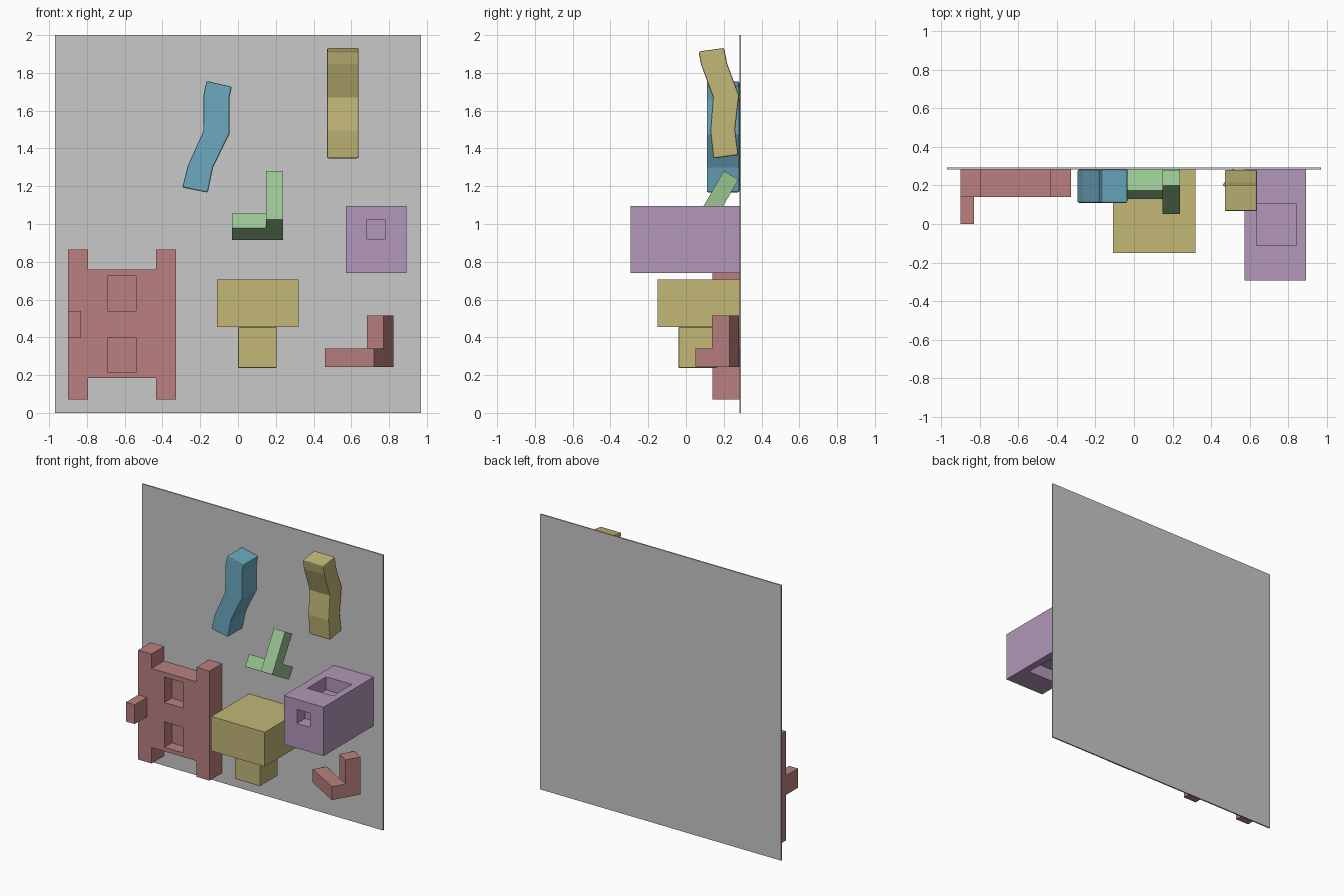
import bpy, bmesh, math
from mathutils import Matrix, Vector

if "Cube" in bpy.data.objects:
    bpy.data.objects.remove(bpy.data.objects["Cube"])


def material(name, r, g, b):
    lin = lambda c: ((c / 255 + 0.055) / 1.055) ** 2.4
    m = bpy.data.materials.new(name)
    m.diffuse_color = (lin(r), lin(g), lin(b), 1)
    m.use_nodes = True
    m.node_tree.nodes["Principled BSDF"].inputs["Base Color"].default_value = m.diffuse_color
    return m


GREY = material("grey", 200, 200, 200)
RED = material("dusty red", 186, 128, 127)
BLUE = material("blue", 108, 170, 192)
YELLOW = material("olive yellow", 194, 183, 119)
GREEN = material("green", 152, 196, 145)
PURPLE = material("purple", 178, 151, 184)


def finish(name, bm, mat, bevel=0):
    bmesh.ops.recalc_face_normals(bm, faces=bm.faces)
    me = bpy.data.meshes.new(name)
    bm.to_mesh(me)
    bm.free()
    ob = bpy.data.objects.new(name, me)
    bpy.context.collection.objects.link(ob)
    me.materials.append(mat)
    if bevel:
        mod = ob.modifiers.new("soft_edges", 'BEVEL')
        mod.width, mod.segments = bevel, 2
        mod.limit_method, mod.angle_limit = 'ANGLE', math.radians(45)
    return ob


def box(name, mat, x, y, z, bevel=0):
    """Box from (low, high) ranges."""
    bm = bmesh.new()
    size = Matrix.Diagonal((x[1] - x[0], y[1] - y[0], z[1] - z[0], 1))
    mid = Matrix.Translation((sum(x) / 2, sum(y) / 2, sum(z) / 2))
    bmesh.ops.create_cube(bm, size=1, matrix=mid @ size)
    return finish(name, bm, mat, bevel)


def prism(name, mat, points, vec, bevel=0):
    """Extrude a planar outline along a vector."""
    bm = bmesh.new()
    face = bm.faces.new([bm.verts.new(p) for p in points])
    ext = bmesh.ops.extrude_face_region(bm, geom=[face])
    bmesh.ops.translate(bm, vec=Vector(vec),
                        verts=[v for v in ext["geom"] if isinstance(v, bmesh.types.BMVert)])
    return finish(name, bm, mat, bevel)


def cut(target, x, y, z):
    """Cut a box-shaped recess."""
    cutter = box(target.name + "_cutter", target.data.materials[0], x, y, z)
    cutter.hide_render = True
    cutter.hide_set(True)
    cutter.display_type = 'WIRE'
    mod = target.modifiers.new("recess", 'BOOLEAN')
    mod.object, mod.operation, mod.solver = cutter, 'DIFFERENCE', 'EXACT'


WALL = 0.282

# Backing board
box("backing_board", GREY, (-0.97, 0.97), (WALL, 0.292), (0, 2))

# Red frame with four prongs, two recesses and a side peg
outline = [(-0.9, 0.07), (-0.793, 0.07), (-0.793, 0.185), (-0.433, 0.185), (-0.433, 0.07),
           (-0.327, 0.07), (-0.327, 0.865), (-0.433, 0.865), (-0.433, 0.76), (-0.793, 0.76),
           (-0.793, 0.865), (-0.9, 0.865)]
frame = prism("red_frame", RED, [(x, 0.14, z) for x, z in outline], (0, WALL - 0.14, 0))
for z in ((0.215, 0.4), (0.54, 0.725)):
    cut(frame, (-0.69, -0.54), (0.05, 0.225), z)
box("frame_peg", RED, (-0.9, -0.83), (0, 0.14), (0.4, 0.54))

# Yellow block on a post
box("yellow_block", YELLOW, (-0.11, 0.32), (-0.15, WALL), (0.455, 0.705))
box("yellow_post", YELLOW, (0, 0.205), (-0.04, 0.165), (0.238, 0.455), bevel=0.006)

# Purple block with recesses in front, top and bottom
block = box("purple_block", PURPLE, (0.573, 0.893), (-0.293, WALL), (0.74, 1.095))
cut(block, (0.68, 0.782), (-0.4, -0.2), (0.92, 1.022))
cut(block, (0.635, 0.842), (-0.112, 0.105), (1.0, 1.2))
cut(block, (0.635, 0.842), (-0.112, 0.105), (0.6, 0.83))

# Blue bent bar, bending sideways
bent = [(-0.167, 1.757), (-0.033, 1.727), (-0.046, 1.66), (-0.046, 1.475), (-0.132, 1.30),
        (-0.16, 1.166), (-0.295, 1.193), (-0.265, 1.31), (-0.184, 1.49), (-0.182, 1.685)]
prism("blue_bent_bar", BLUE, [(x, 0.11, z) for x, z in bent], (0, WALL - 0.11, 0), bevel=0.008)

# Yellow bent bar, bending forward
bent = [(0.066, 1.913), (0.202, 1.932), (0.218, 1.85), (0.281, 1.68), (0.26, 1.5),
        (0.277, 1.365), (0.145, 1.347), (0.129, 1.495), (0.143, 1.67), (0.079, 1.847)]
prism("yellow_bent_bar", YELLOW, [(0.471, y, z) for y, z in bent], (0.168, 0, 0), bevel=0.008)


# Red corner piece, turned 30 degrees about the vertical
def red_outline(a0, a1, b0, b1, z):
    c, s = math.cos(math.radians(30)), 0.5
    return [(0.72 - a * c + b * s, 0.05 + a * s + b * c, z)
            for a, b in ((a0, b0), (a1, b0), (a1, b1), (a0, b1))]


prism("red_corner_bar", RED, red_outline(0, 0.3, 0, 0.1, 0.243), (0, 0, 0.097))
prism("red_corner_post", RED, red_outline(0, 0.1, 0.1, 0.208, 0.243), (0, 0, 0.272))


# Green corner piece, leaning back from the board by 30 degrees
def green_outline(x, points):
    c, s = math.cos(math.radians(30)), 0.5
    return [(x, 0.243 - n * c + u * s, 0.915 + n * s + u * c) for n, u in points]


prism("green_corner_leg", GREEN,
      green_outline(0.148, [(0, 0), (0.22, 0), (0.22, 0.295), (0.13, 0.295), (0.13, 0.087), (0, 0.087)]),
      (0.091, 0, 0))
prism("green_corner_bar", GREEN,
      green_outline(-0.033, [(0, 0), (0.13, 0), (0.13, 0.087), (0, 0.087)]), (0.181, 0, 0))
